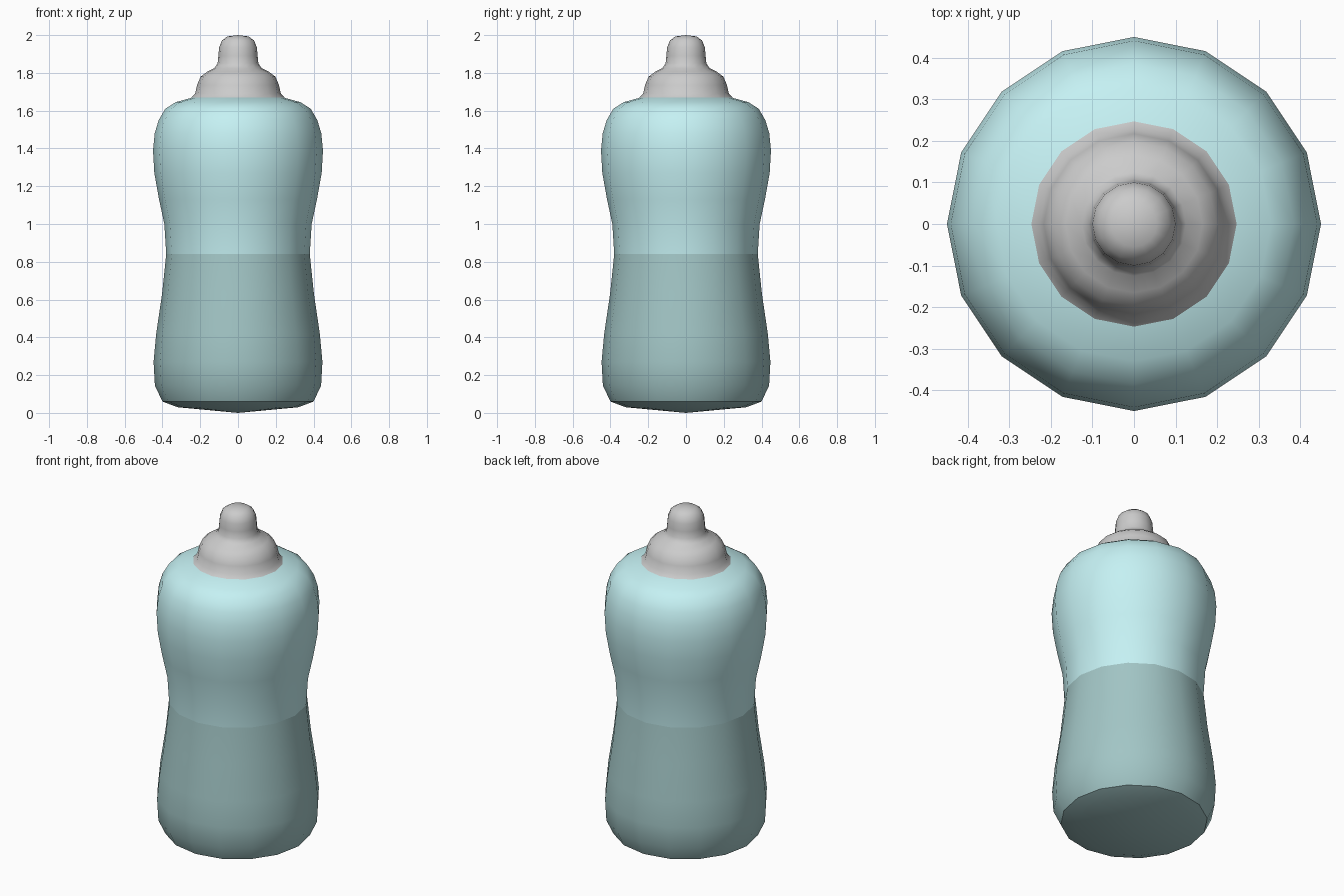
import bpy, bmesh
from math import cos, sin, tau, radians

if "Cube" in bpy.data.objects:
    bpy.data.objects.remove(bpy.data.objects["Cube"])

SIDES = 16


def lathe(name, profile, color=None, crease=45):
    """Revolve (radius, z) points, listed bottom to top, around z."""
    bm = bmesh.new()
    rings = []
    for r, z in profile:
        n = SIDES if r > 0 else 1
        rings.append([bm.verts.new((r * cos(tau * i / SIDES), r * sin(tau * i / SIDES), z))
                      for i in range(n)])
    for a, b in zip(rings, rings[1:]):
        for i in range(SIDES):
            j = (i + 1) % SIDES
            if len(a) == 1:
                bm.faces.new((a[0], b[j], b[i]))
            elif len(b) == 1:
                bm.faces.new((a[i], a[j], b[0]))
            else:
                bm.faces.new((a[i], a[j], b[j], b[i]))
    mesh = bpy.data.meshes.new(name)
    bm.to_mesh(mesh)
    bm.free()
    obj = bpy.data.objects.new(name, mesh)
    bpy.context.collection.objects.link(obj)
    if color:
        mat = bpy.data.materials.new(name)
        mat.diffuse_color = (*color, 1)
        mat.use_nodes = True
        mat.node_tree.nodes["Principled BSDF"].inputs["Base Color"].default_value = mat.diffuse_color
        mesh.materials.append(mat)
    bpy.ops.object.select_all(action='DESELECT')
    obj.select_set(True)
    bpy.context.view_layer.objects.active = obj
    bpy.ops.object.shade_smooth_by_angle(angle=radians(crease))
    return obj


# Lower half of the bottle, with a shallow domed base
lathe("bottle_lower", [(0, 0), (.32, .03), (.40, .06), (.44, .145), (.447, .27),
                       (.433, .42), (.402, .63), (.38, .84)],
      (.36, .56, .56), crease=40)

# Upper half of the bottle, waist to shoulder
lathe("bottle_upper", [(.38, .84), (.39, 1.0), (.418, 1.13), (.443, 1.27), (.45, 1.39),
                       (.441, 1.48), (.42, 1.55), (.385, 1.61), (.33, 1.645), (.24, 1.67)],
      (.56, .88, .90), crease=60)

# Teat with flared collar and rounded tip
lathe("teat", [(.247, 1.67), (.227, 1.69), (.217, 1.735), (.198, 1.78), (.165, 1.805),
               (.125, 1.825), (.108, 1.85), (.104, 1.89), (.10, 1.935), (.085, 1.972),
               (.055, 1.993), (0, 2.0)], crease=60)
